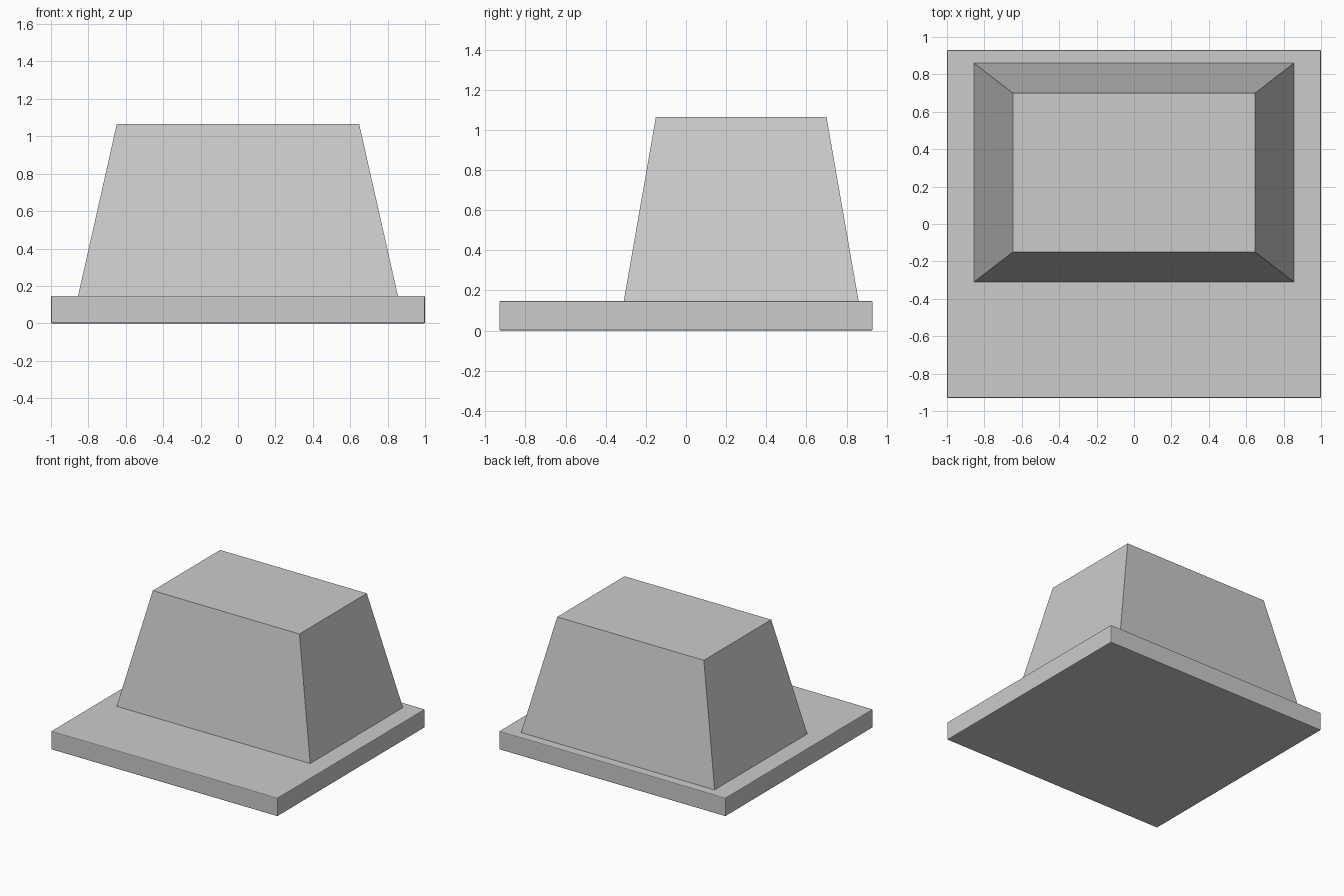
import bpy
import bmesh

cube = bpy.data.objects.get("Cube")
if cube:
    bpy.data.objects.remove(cube, do_unlink=True)

# Single flat grey
grey = bpy.data.materials.new("light_grey")
grey.use_nodes = True
colour = (0.6, 0.6, 0.6, 1)
grey.diffuse_color = colour
grey.node_tree.nodes["Principled BSDF"].inputs["Base Color"].default_value = colour


def block(name, bottom, top):
    """Six-sided block between two rectangles given as (x0, x1, y0, y1, z)."""
    bm = bmesh.new()
    bmesh.ops.create_cube(bm, size=2)
    for v in bm.verts:
        x0, x1, y0, y1, z = top if v.co.z > 0 else bottom
        v.co = (x1 if v.co.x > 0 else x0, y1 if v.co.y > 0 else y0, z)
    mesh = bpy.data.meshes.new(name)
    bm.to_mesh(mesh)
    bm.free()
    mesh.materials.append(grey)
    obj = bpy.data.objects.new(name, mesh)
    bpy.context.collection.objects.link(obj)
    return obj


# Base plate with finely eased edges
plate_top = 0.147
base = block("base_plate", (-1, 1, -0.93, 0.93, 0), (-1, 1, -0.93, 0.93, plate_top))
bevel = base.modifiers.new("eased_edges", "BEVEL")
bevel.width = 0.006
bevel.segments = 2

# Tapered body set toward the back of the plate
block("tapered_body", (-0.855, 0.855, -0.31, 0.86, plate_top),
      (-0.648, 0.648, -0.15, 0.70, 1.065))
